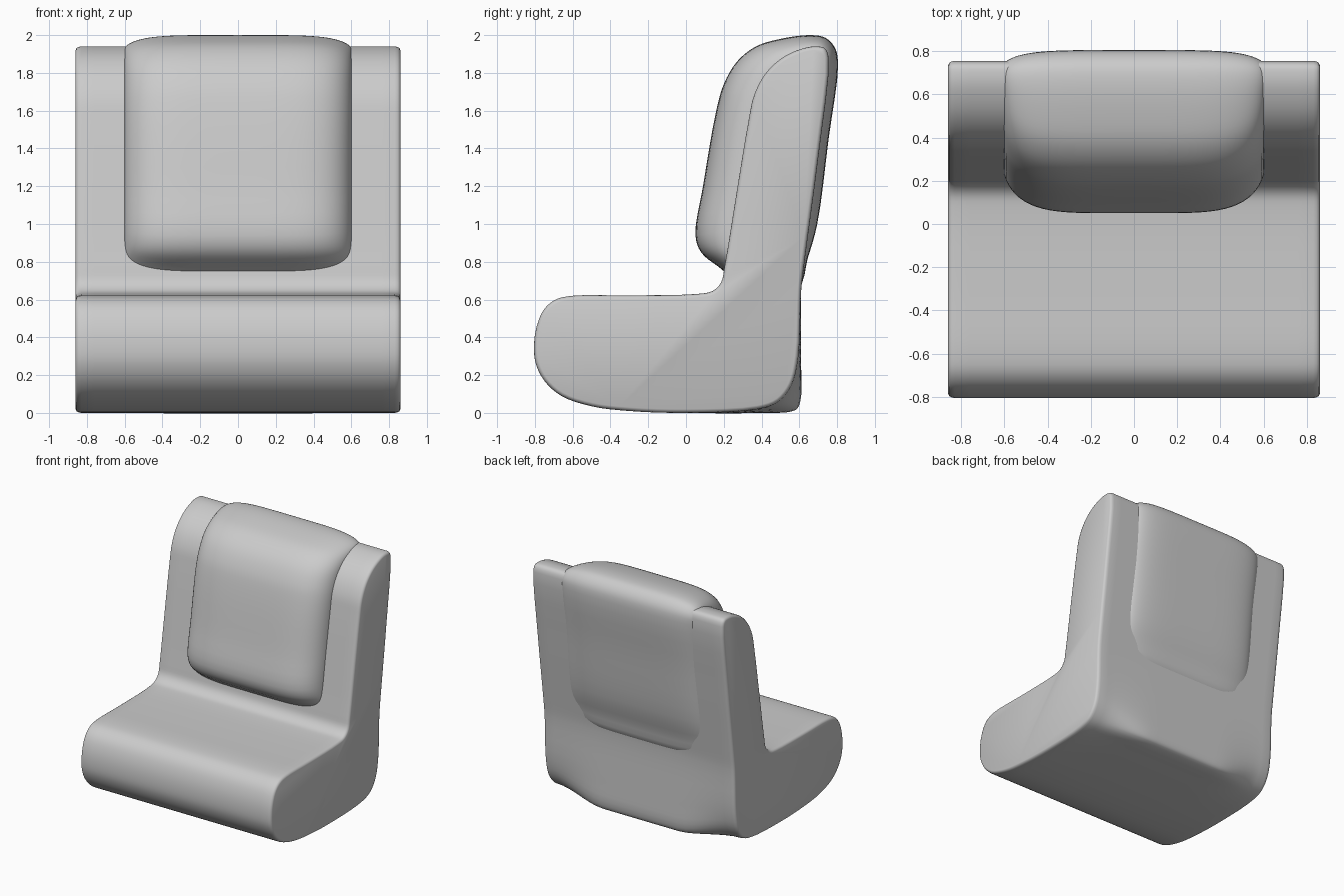
import bpy, bmesh
from mathutils import Vector

if "Cube" in bpy.data.objects:
    bpy.data.objects.remove(bpy.data.objects["Cube"])

mat = bpy.data.materials.new("light grey")
mat.diffuse_color = (0.6, 0.6, 0.6, 1)
mat.use_nodes = True
mat.node_tree.nodes["Principled BSDF"].inputs["Base Color"].default_value = mat.diffuse_color


def smooth_loop(pts, n=4):
    """Closed Catmull-Rom curve (centripetal) through the profile points."""
    P = [Vector(p) for p in pts]
    out = []
    for i in range(len(P)):
        a, b, c, d = (P[(i + k) % len(P)] for k in (-1, 0, 1, 2))
        d1, d2, d3 = ((b - a).length ** .5, (c - b).length ** .5, (d - c).length ** .5)
        m1 = (c - b) + d2 * ((b - a) / d1 - (c - a) / (d1 + d2))
        m2 = (c - b) + d2 * ((d - c) / d3 - (d - b) / (d2 + d3))
        for j in range(n):
            t = j / n
            out.append((2*t**3 - 3*t**2 + 1) * b + (t**3 - 2*t**2 + t) * m1
                       + (3*t**2 - 2*t**3) * c + (t**3 - t**2) * m2)
    return out


def inset(loop, d):
    """Move a clockwise profile inward by d."""
    res = []
    for i, p in enumerate(loop):
        t = (loop[(i + 1) % len(loop)] - loop[i - 1]).normalized()
        res.append(p + Vector((t.y, -t.x)) * d)
    return res


def loft(name, half, angle):
    """Skin the (x, profile) sections of one half, mirrored across x = 0."""
    secs = [(-x, l) for x, l in reversed(half)] + half[1:]
    bm = bmesh.new()
    rings = [[bm.verts.new((x, p.x, p.y)) for p in l] for x, l in secs]
    for r, s in zip(rings, rings[1:]):
        for i in range(len(r)):
            j = (i + 1) % len(r)
            bm.faces.new((r[i], r[j], s[j], s[i]))
    bm.faces.new(rings[0])
    bm.faces.new(rings[-1])
    bmesh.ops.recalc_face_normals(bm, faces=bm.faces)
    me = bpy.data.meshes.new(name)
    bm.to_mesh(me)
    bm.free()
    me.materials.append(mat)
    ob = bpy.data.objects.new(name, me)
    bpy.context.collection.objects.link(ob)
    bpy.ops.object.select_all(action='DESELECT')
    ob.select_set(True)
    bpy.context.view_layer.objects.active = ob
    bpy.ops.object.shade_smooth_by_angle(angle=angle)


def mix(a, b, w):
    return [p.lerp(q, w) for p, q in zip(a, b)]


# L-shaped seat body: the lower back corner is round at the sides, square in the middle
front = [(-.805, .35), (-.79, .46), (-.75, .55), (-.69, .60), (-.60, .62), (-.3, .622),
         (.06, .63), (.14, .645), (.185, .69), (.205, .78), (.27, 1.18), (.33, 1.54),
         (.36, 1.68), (.42, 1.795), (.51, 1.88), (.62, 1.93), (.69, 1.94), (.735, 1.93),
         (.755, 1.88), (.70, 1.35), (.63, .82), (.61, .65)]
under = [(0, 0), (-.3, .01), (-.5, .035), (-.66, .09), (-.75, .17), (-.795, .26)]
side = smooth_loop(front + [(.595, .3), (.56, .15), (.49, .06), (.38, .02)] + under)
mid = smooth_loop(front + [(.61, .25), (.605, .06), (.58, .015), (.38, 0)] + under)
body = []
for i in range(13):
    x = .83 * i / 12
    t = min(1, max(0, (.83 - x) / .5))
    body.append((x, mix(side, mid, t * t * (3 - 2 * t))))
for x, d in ((.845, .003), (.855, .009), (.86, .02)):
    body.append((x, inset(side, d)))
loft("seat_body", body, .75)

# Back cushion: pillowy, sinking into the backrest at its edges
outer = smooth_loop([(.25, .72), (.17, .775), (.08, .85), (.05, .94), (.09, 1.2), (.16, 1.6),
                     (.20, 1.74), (.27, 1.86), (.37, 1.94), (.50, 1.98), (.66, 2.0),
                     (.74, 1.985), (.79, 1.93), (.805, 1.84), (.755, 1.45), (.695, 1.0),
                     (.645, .82), (.59, .66)])
inner = smooth_loop([(.27, .82), (.26, .84), (.26, .9), (.265, .97), (.305, 1.2), (.37, 1.6),
                     (.41, 1.71), (.47, 1.81), (.53, 1.86), (.60, 1.9), (.67, 1.92),
                     (.71, 1.91), (.73, 1.88), (.73, 1.82), (.68, 1.45), (.63, 1.0),
                     (.60, .85), (.55, .75)])
cushion = []
for i in range(21):
    u = 1 - (1 - i / 20) ** 2
    cushion.append((.605 * u, mix(inner, outer, (1 - u ** 5) ** .55)))
loft("back_cushion", cushion, 1.0)
